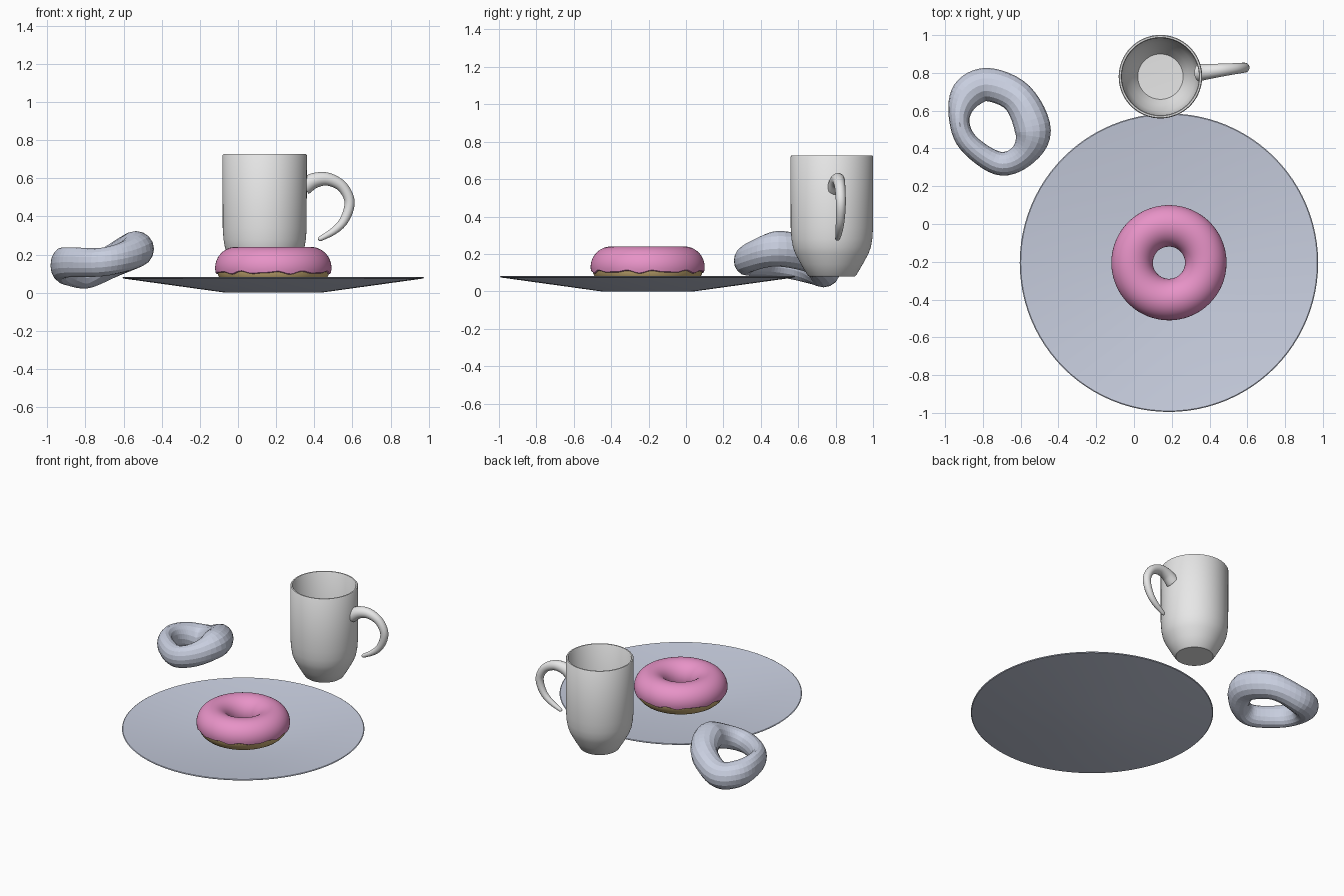
import bpy, bmesh, math
from mathutils import Vector

if "Cube" in bpy.data.objects:
    bpy.data.objects.remove(bpy.data.objects["Cube"])

TAU = 2 * math.pi


def material(name, rgb):
    m = bpy.data.materials.new(name)
    m.diffuse_color = (*rgb, 1)
    m.use_nodes = True
    m.node_tree.nodes["Principled BSDF"].inputs["Base Color"].default_value = m.diffuse_color
    return m


BLUE_GREY = material("pale blue grey", (0.58, 0.62, 0.74))
CERAMIC = material("light grey ceramic", (0.80, 0.80, 0.80))
PINK = material("pink icing", (0.80, 0.29, 0.57))
TAN = material("tan dough", (0.60, 0.43, 0.18))


def skin(name, rings, mat, loop=True, smooth=True):
    """Skin a list of closed rings; loop joins the last ring to the first."""
    bm = bmesh.new()
    grid = [[bm.verts.new(p) for p in ring] for ring in rings]
    n = len(grid[0])
    for i in range(len(grid) if loop else len(grid) - 1):
        a, b = grid[i], grid[(i + 1) % len(grid)]
        for j in range(n):
            k = (j + 1) % n
            bm.faces.new((a[j], a[k], b[k], b[j]))
    bmesh.ops.remove_doubles(bm, verts=bm.verts[:], dist=1e-5)
    bmesh.ops.recalc_face_normals(bm, faces=bm.faces[:])
    mesh = bpy.data.meshes.new(name)
    bm.to_mesh(mesh)
    bm.free()
    mesh.materials.append(mat)
    ob = bpy.data.objects.new(name, mesh)
    bpy.context.collection.objects.link(ob)
    if smooth:
        bpy.ops.object.select_all(action='DESELECT')
        ob.select_set(True)
        bpy.context.view_layer.objects.active = ob
        bpy.ops.object.shade_smooth_by_angle(angle=math.radians(35))
    return ob


def lathe(name, centre, profile, mat, steps=96):
    """Turn an (r, z) profile around a vertical axis."""
    rings = [[(centre[0] + r * math.cos(TAU * j / steps),
               centre[1] + r * math.sin(TAU * j / steps), z)
              for j in range(steps)] for r, z in profile]
    return skin(name, rings, mat, loop=False)


def spline(points, per, closed):
    """Catmull-Rom samples through points of any dimension."""
    n, out = len(points), []
    get = (lambda i: points[i % n]) if closed else (lambda i: points[max(0, min(n - 1, i))])
    for i in range(n if closed else n - 1):
        for s in range(per):
            t = s / per
            out.append([0.5 * (2 * b + (c - a) * t + (2 * a - 5 * b + 4 * c - d) * t * t
                               + (3 * b - a - 3 * c + d) * t ** 3)
                        for a, b, c, d in zip(get(i - 1), get(i), get(i + 1), get(i + 2))])
    if not closed:
        out.append(list(points[-1]))
    return out


# Plate: thin shallow dish
PC = (0.185, -0.205)
lathe("plate", PC, [(0, 0), (0.25, 0), (0.785, 0.074), (0.79, 0.079), (0.785, 0.082),
                    (0.25, 0.011), (0, 0.011)], BLUE_GREY)

# Doughnut: dough ring and an icing shell with a wavy lower edge
MAJOR, CZ = 0.195, 0.13


def doughnut_ring(theta, section):
    return [(PC[0] + (MAJOR + r * math.cos(p)) * math.cos(theta),
             PC[1] + (MAJOR + r * math.cos(p)) * math.sin(theta),
             CZ + r * math.sin(p)) for r, p in section]


STEPS = 120
dough, icing = [], []
for i in range(STEPS):
    t = TAU * i / STEPS
    dough.append(doughnut_ring(t, [(0.102, TAU * j / 32) for j in range(32)]))
    wave = 0.05 * math.sin(11 * t) + 0.03 * math.sin(17 * t + 1)
    lo, hi = -0.21 + wave, math.pi + 0.21 + wave
    outer = [(0.11, lo + (hi - lo) * j / 24) for j in range(25)]
    inner = [(0.098, p) for _, p in reversed(outer)]
    lip_a = [(0.104, hi + 0.05)]
    lip_b = [(0.104, lo - 0.05)]
    icing.append(doughnut_ring(t, outer + lip_a + inner + lip_b))
skin("dough", dough, TAN)
skin("icing", icing, PINK)

# Mug body: tapered foot, thin wall, hollow inside
MC = (0.14, 0.78)
lathe("mug_body", MC, [(0, 0.08), (0.122, 0.08), (0.13, 0.086), (0.165, 0.145), (0.195, 0.2),
                       (0.208, 0.235), (0.216, 0.28), (0.22, 0.34), (0.221, 0.72),
                       (0.217, 0.726), (0.208, 0.726), (0.204, 0.72), (0.204, 0.34),
                       (0.198, 0.27), (0.182, 0.21), (0.15, 0.15), (0.12, 0.1), (0, 0.097)],
      CERAMIC)

# Mug handle: tapering hook with a free lower end (x, z, radius)
HANDLE = [(0.345, 0.555, 0.046), (0.40, 0.588, 0.040), (0.47, 0.595, 0.034),
          (0.54, 0.562, 0.029), (0.58, 0.50, 0.027), (0.581, 0.44, 0.026),
          (0.55, 0.37, 0.023), (0.50, 0.322, 0.019), (0.43, 0.282, 0.013)]
path = spline(HANDLE, 6, False)
rings = []
for i, (x, z, r) in enumerate(path):
    a, b = path[max(0, i - 1)], path[min(len(path) - 1, i + 1)]
    tan = Vector((b[0] - a[0], 0, b[1] - a[1])).normalized()
    nrm = Vector((-tan.z, 0, tan.x))
    c = Vector((x, 0.803 + (x - 0.36) * 0.11, z))
    rings.append([c + r * (math.cos(TAU * j / 20) * nrm + math.sin(TAU * j / 20) * Vector((0, 1, 0)))
                  for j in range(20)])
    if i == 0:
        rings.insert(0, [c] * 20)
    if i == len(path) - 1:
        rings.append([c + (p - c) * 0.6 + tan * r * 0.7 for p in rings[-1]])
        rings.append([c + tan * r * 0.9] * 20)
skin("mug_handle", rings, CERAMIC, loop=False)

# Bent ring: (x, y, z, half width, half height) around the loop
BENT = [(-0.535, 0.49, 0.228, 0.095, 0.095), (-0.615, 0.668, 0.19, 0.088, 0.095),
        (-0.775, 0.738, 0.115, 0.088, 0.09), (-0.885, 0.685, 0.125, 0.085, 0.09),
        (-0.925, 0.56, 0.15, 0.055, 0.085), (-0.878, 0.43, 0.16, 0.054, 0.078),
        (-0.72, 0.322, 0.16, 0.062, 0.075), (-0.595, 0.36, 0.19, 0.067, 0.082)]
path = spline(BENT, 6, True)
rings = []
for i, (x, y, z, a, b) in enumerate(path):
    p, q = path[i - 1], path[(i + 1) % len(path)]
    nrm = Vector((q[1] - p[1], p[0] - q[0], 0)).normalized()
    rings.append([Vector((x, y, z)) + nrm * a * math.cos(TAU * j / 16)
                  + Vector((0, 0, b * math.sin(TAU * j / 16))) for j in range(16)])
skin("bent_ring", rings, BLUE_GREY, smooth=False)
